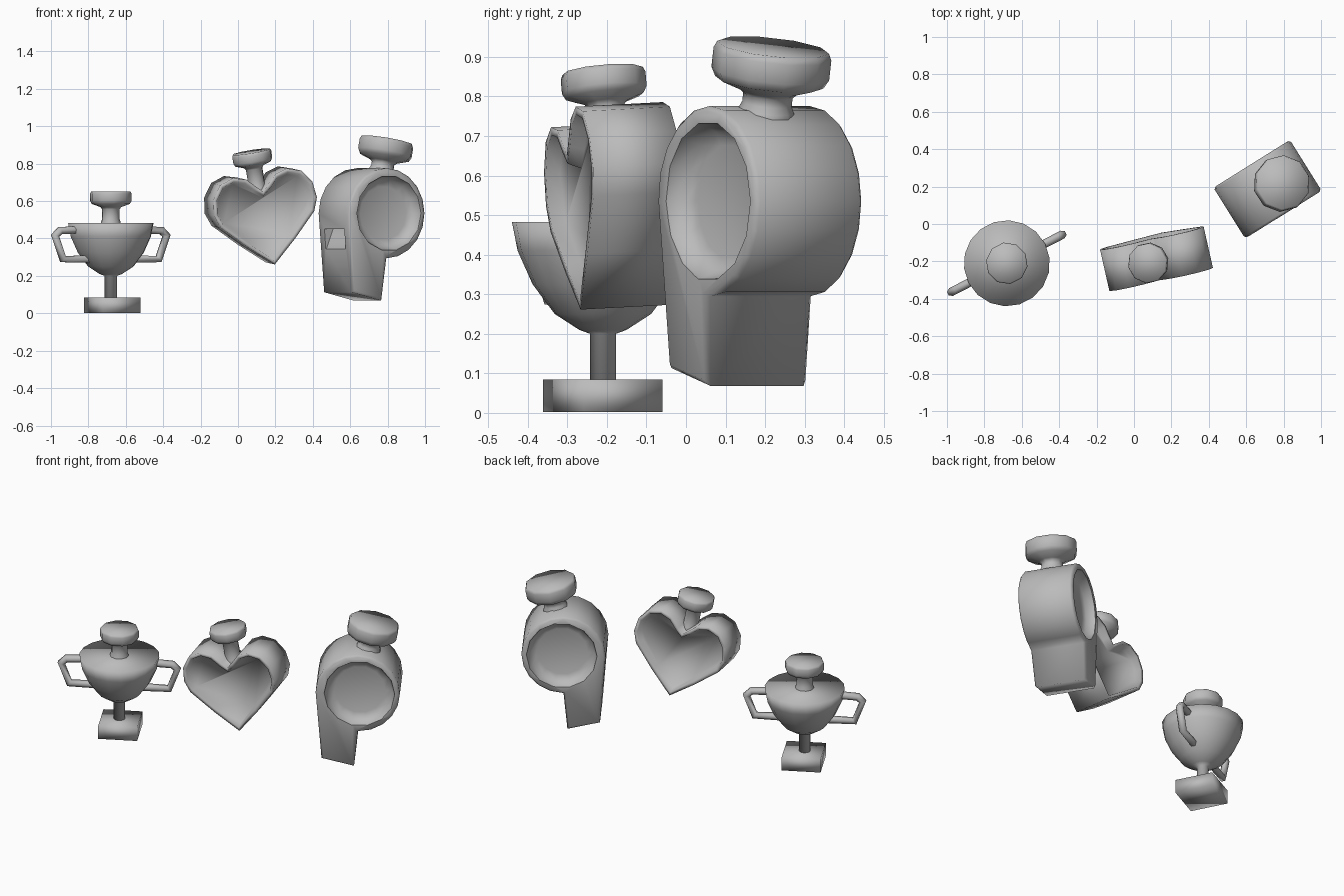
import bpy, bmesh, math
from mathutils import Matrix, Vector

if "Cube" in bpy.data.objects:
    bpy.data.objects.remove(bpy.data.objects["Cube"])

GREY = (0.5, 0.5, 0.5, 1)
mat = bpy.data.materials.new("plain_grey")
mat.use_nodes = True
mat.diffuse_color = GREY
mat.node_tree.nodes["Principled BSDF"].inputs["Base Color"].default_value = GREY


def finish(name, bm, frame, angle=180):
    """Turn a bmesh into a smooth shaded object placed by a frame."""
    bmesh.ops.recalc_face_normals(bm, faces=bm.faces)
    mesh = bpy.data.meshes.new(name)
    bm.to_mesh(mesh)
    bm.free()
    mesh.materials.append(mat)
    ob = bpy.data.objects.new(name, mesh)
    bpy.context.collection.objects.link(ob)
    ob.matrix_world = frame
    smooth(ob, angle)
    return ob


def smooth(ob, angle):
    bpy.ops.object.select_all(action='DESELECT')
    ob.select_set(True)
    bpy.context.view_layer.objects.active = ob
    bpy.ops.object.shade_smooth_by_angle(angle=math.radians(angle))


def lathe(profile, segments):
    """Closed surface of revolution around z from (radius, height) pairs."""
    bm = bmesh.new()
    rings = [[bm.verts.new((r * math.cos(math.tau * i / segments),
                            r * math.sin(math.tau * i / segments), z))
              for i in range(segments)] for r, z in profile]
    for a, b in zip(rings, rings[1:]):
        for i in range(segments):
            j = (i + 1) % segments
            bm.faces.new((a[i], a[j], b[j], b[i]))
    bm.faces.new(rings[0])
    bm.faces.new(rings[-1])
    return bm


def prism(outline, depth):
    """Extrude an (x, z) outline along y, returning the two end caps too."""
    bm = bmesh.new()
    front = [bm.verts.new((x, -depth / 2, z)) for x, z in outline]
    back = [bm.verts.new((x, depth / 2, z)) for x, z in outline]
    caps = [bm.faces.new(front), bm.faces.new(back[::-1])]
    n = len(outline)
    for i in range(n):
        j = (i + 1) % n
        bm.faces.new((front[i], back[i], back[j], front[j]))
    bmesh.ops.recalc_face_normals(bm, faces=bm.faces)
    return bm, caps


def stopper(name, frame, radius, neck):
    """Short flared neck carrying a ten sided knob."""
    h = radius * 0.75
    profile = [(radius * .55, -.04), (radius * .47, .008), (radius * .42, .025),
               (radius * .42, neck - .012), (radius * .5, neck),
               (radius * .92, neck + h * .2), (radius, neck + h * .4),
               (radius, neck + h * .85), (radius * .95, neck + h)]
    return finish(name, lathe(profile, 10), frame)


def cut(ob, cutter):
    cutter.hide_render = True
    mod = ob.modifiers.new("cut", 'BOOLEAN')
    mod.operation = 'DIFFERENCE'
    mod.solver = 'EXACT'
    mod.object = cutter
    bpy.context.view_layer.update()
    bpy.context.view_layer.objects.active = ob
    bpy.ops.object.modifier_apply(modifier=mod.name)
    bpy.data.objects.remove(cutter)


def frame_at(loc, yaw, tilt=0, pitch=0):
    return (Matrix.Translation(loc)
            @ Matrix.Rotation(math.radians(yaw), 4, 'Z')
            @ Matrix.Rotation(math.radians(tilt), 4, 'Y')
            @ Matrix.Rotation(math.radians(pitch), 4, 'X'))


# Trophy: cup and stem, square base, bent tube handles, knob
trophy = frame_at((-.68, -.21, 0), 27.3)
cup = [(.033, .05), (.033, .2), (.06, .21), (.122, .25), (.178, .325),
       (.216, .41), (.23, .482)]
finish("trophy_cup", lathe(cup, 18), trophy)

bm = bmesh.new()
bmesh.ops.create_cube(bm, size=1, matrix=Matrix.Translation((.006, -.004, .0435))
                      @ Matrix.Diagonal((.224, .224, .083, 1)))
finish("trophy_base", bm, trophy)

handle_path = [(.19, .447), (.305, .442), (.335, .415), (.288, .29), (.13, .29)]
for side, label in ((1, "left"), (-1, "right")):
    curve = bpy.data.curves.new("trophy_handle_" + label, 'CURVE')
    curve.dimensions = '3D'
    curve.bevel_depth = .023
    curve.bevel_resolution = 1
    spline = curve.splines.new('POLY')
    spline.points.add(len(handle_path) - 1)
    for p, (x, z) in zip(spline.points, handle_path):
        p.co = (side * x, 0, z, 1)
    curve.materials.append(mat)
    handle = bpy.data.objects.new(curve.name, curve)
    bpy.context.collection.objects.link(handle)
    handle.matrix_world = trophy
    bpy.ops.object.select_all(action='DESELECT')
    handle.select_set(True)
    bpy.context.view_layer.objects.active = handle
    bpy.ops.object.convert(target='MESH')
    smooth(bpy.context.object, 180)

stopper("trophy_knob", trophy @ Matrix.Translation((0, 0, .48)), .112, .088)

# Heart: leaning block with a softened rim and a sunken panel on both faces
heart = frame_at((.133, -.178, .508), 12.2, -10, 3)
half = [(.135, -.125), (.26, 0), (.286, .07), (.275, .155), (.225, .225),
        (.15, .25), (.08, .23), (.03, .18)]
outline = ([(0, -.245)] + half + [(0, .15)]
           + [(-x, z) for x, z in reversed(half)])
bm, caps = prism(outline, .226)
bmesh.ops.inset_region(bm, faces=caps, thickness=.02, depth=0)
bmesh.ops.inset_region(bm, faces=caps, thickness=.014, depth=-.035)
finish("heart_body", bm, heart)
stopper("heart_knob", heart @ Matrix.Translation((-.004, 0, .16)), .108, .122)

# Whistle: round chamber running down into a mouthpiece narrowed at the front
whistle = frame_at((.714, .186, 0), 32)
R, CZ = .241, .535
arc = [(R * math.cos(math.radians(a)), CZ + R * math.sin(math.radians(a)))
       for a in range(-90, 181, 18)]
bm, caps = prism([(-.022, .068)] + arc + [(-.208, .113)], .32)
for v in bm.verts:
    if v.co.z < .2:
        v.co.y *= .9 if v.co.y < 0 else .98
rim = [e for f in caps for e in f.edges]
bmesh.ops.bevel(bm, geom=rim, offset=.012, segments=1, affect='EDGES')
body = finish("whistle_body", bm, whistle)

# Round dishes sunk in both sides of the chamber
for side in (1, -1):
    place = (whistle @ Matrix.Translation((.01, 0, CZ))
             @ Matrix.Rotation(math.radians(-90 * side), 4, 'X'))
    dish = lathe([(.145, .1), (.18, .112), (.2, .15), (.21, .2)], 14)
    cut(body, finish("dish_cutter", dish, place))

# Sound slot in the edge above the mouthpiece
slot, _ = prism([(-.3, .45), (-.18, .45), (-.222, .345), (-.3, .345)], .2)
cut(body, finish("slot_cutter", slot, whistle))
smooth(body, 75)

knob_axis = Vector((.17, .11, 1)).to_track_quat('Z', 'Y').to_matrix().to_4x4()
stopper("whistle_knob", Matrix.Translation((.768, .202, .757)) @ knob_axis, .15, .058)
